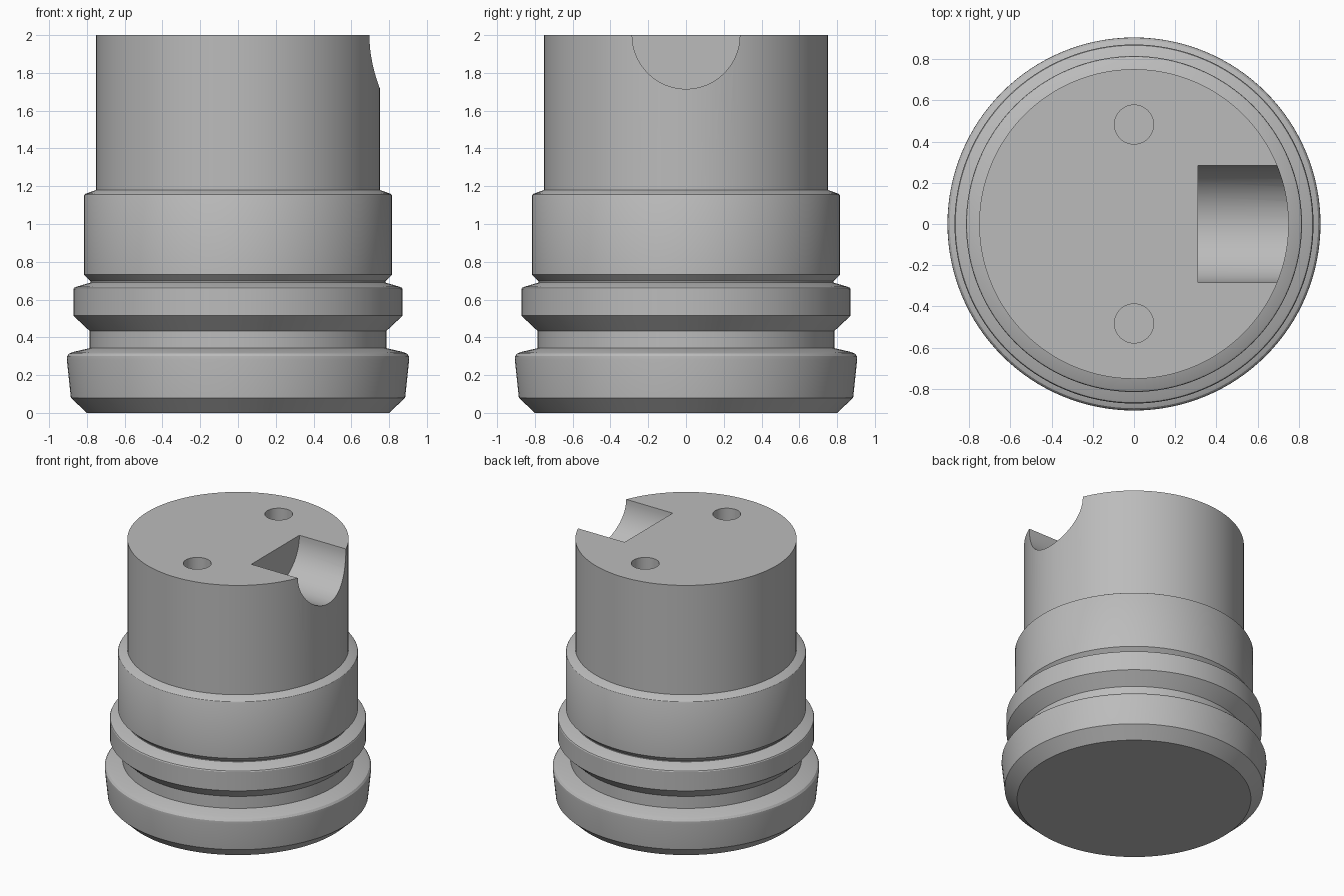
import bpy, bmesh, math
from mathutils import Matrix

if "Cube" in bpy.data.objects:
    bpy.data.objects.remove(bpy.data.objects["Cube"], do_unlink=True)

grey = bpy.data.materials.new("plain grey")
grey.use_nodes = True
colour = (0.5, 0.5, 0.5, 1)
grey.diffuse_color = colour
grey.node_tree.nodes["Principled BSDF"].inputs["Base Color"].default_value = colour


def add_object(name, bm):
    mesh = bpy.data.meshes.new(name)
    bm.to_mesh(mesh)
    bm.free()
    obj = bpy.data.objects.new(name, mesh)
    bpy.context.collection.objects.link(obj)
    mesh.materials.append(grey)
    return obj


def lathe(name, profile, segments=128):
    """Closed solid of revolution from (radius, height) points."""
    bm = bmesh.new()
    rings = []
    for r, z in profile:
        angles = [math.tau * i / segments for i in range(segments)]
        rings.append([bm.verts.new((r * math.cos(a), r * math.sin(a), z)) for a in angles])
    for low, high in zip(rings, rings[1:]):
        for i in range(segments):
            j = (i + 1) % segments
            bm.faces.new((low[i], low[j], high[j], high[i]))
    bm.faces.new(reversed(rings[0]))
    bm.faces.new(rings[-1])
    return add_object(name, bm)


def cutter(name, radius, length, matrix, segments):
    bm = bmesh.new()
    bmesh.ops.create_cone(bm, cap_ends=True, segments=segments, radius1=radius,
                          radius2=radius, depth=length, matrix=matrix)
    obj = add_object(name, bm)
    obj.hide_render = True
    return obj


# Turned body: flared foot, groove, collar, groove, sleeve, upper barrel
body = lathe("plug_body", [
    (0.80, 0), (0.885, 0.08),
    (0.906, 0.28), (0.905, 0.30), (0.895, 0.314), (0.875, 0.322), (0.785, 0.343),
    (0.785, 0.433), (0.872, 0.515),
    (0.872, 0.655), (0.868, 0.662), (0.855, 0.668), (0.78, 0.69),
    (0.78, 0.697), (0.816, 0.732),
    (0.816, 1.15), (0.813, 1.156), (0.805, 1.161), (0.752, 1.18),
    (0.752, 2.0)])

# Half-round side notch and two blind pin holes in the top
cutters = [cutter("notch_cutter", 0.285, 1.0,
                  Matrix.Translation((0.81, 0, 2)) @ Matrix.Rotation(math.pi / 2, 4, 'Y'), 64)]
for side, y in (("front", -0.483), ("back", 0.483)):
    cutters.append(cutter(side + "_hole_cutter", 0.095, 0.8, Matrix.Translation((0, y, 2)), 48))

bpy.ops.object.select_all(action='DESELECT')
bpy.context.view_layer.objects.active = body
body.select_set(True)
for tool in cutters:
    mod = body.modifiers.new(tool.name, 'BOOLEAN')
    mod.operation = 'DIFFERENCE'
    mod.solver = 'EXACT'
    mod.object = tool
    bpy.ops.object.modifier_apply(modifier=mod.name)
    bpy.data.objects.remove(tool, do_unlink=True)

bpy.ops.object.shade_smooth_by_angle(angle=math.radians(28))
